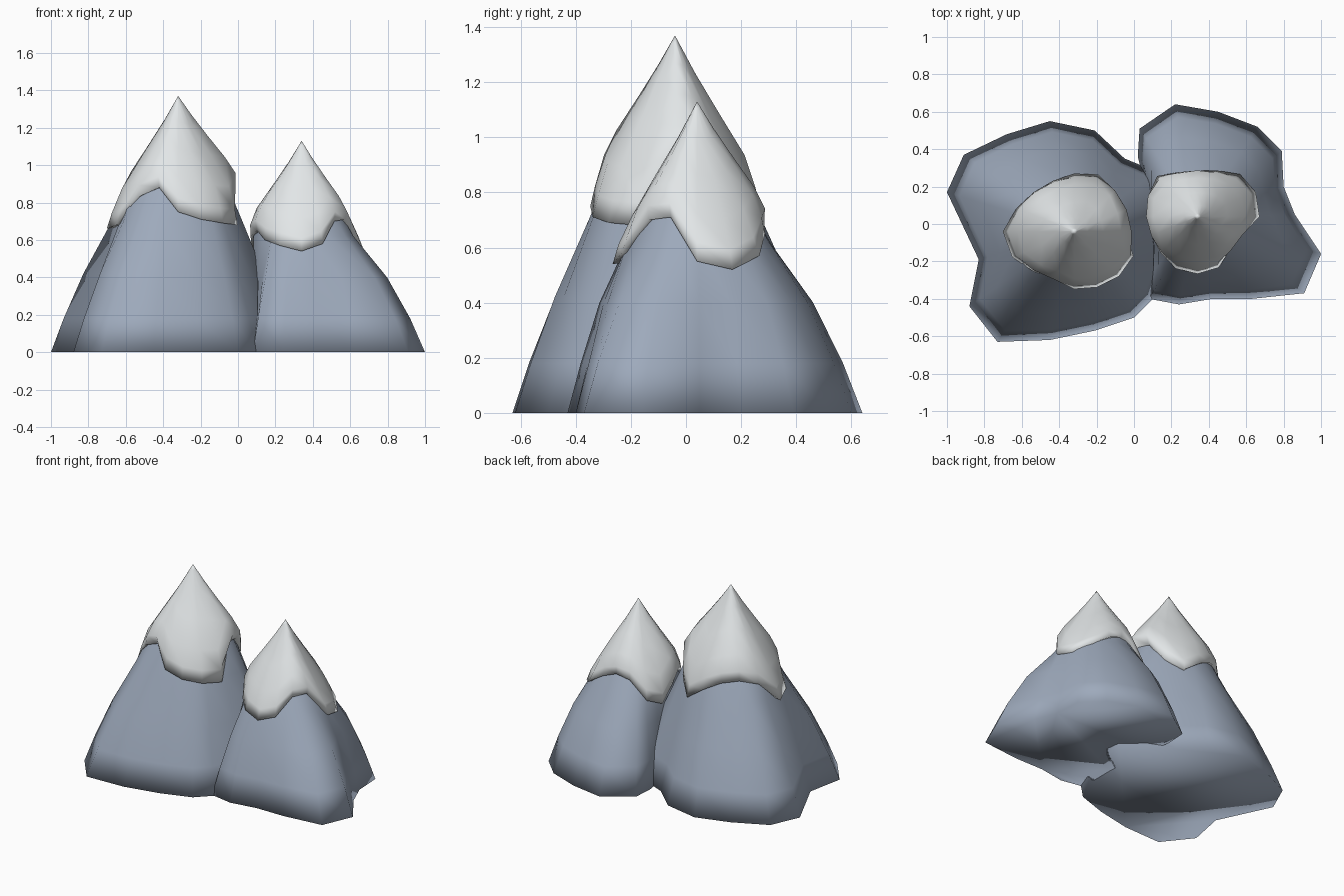
import bpy
import bmesh
from math import cos, sin, pi, atan2
from mathutils import Vector

default_cube = bpy.data.objects.get("Cube")
if default_cube:
    bpy.data.objects.remove(default_cube, do_unlink=True)


def make_material(name, colour):
    material = bpy.data.materials.new(name)
    material.use_nodes = True
    material.diffuse_color = (*colour, 1)
    shader = material.node_tree.nodes["Principled BSDF"]
    shader.inputs["Base Color"].default_value = (*colour, 1)
    shader.inputs["Roughness"].default_value = 0.9
    return material


rock_grey = make_material("blue grey rock", (0.34, 0.4, 0.5))
snow_white = make_material("snow white", (0.77, 0.8, 0.81))


def interpolate(pairs, value):
    """Piecewise linear lookup through sorted (input, output) pairs."""
    for (a, low), (b, high) in zip(pairs, pairs[1:]):
        if value <= b:
            return low + (high - low) * (value - a) / (b - a)
    return pairs[-1][1]


def loft(name, apex, rings, material):
    """Smooth closed surface from an apex down through a list of rings."""
    bm = bmesh.new()
    tip = bm.verts.new(apex)
    loops = [[bm.verts.new(point) for point in ring] for ring in rings]
    count = len(loops[0])
    for i in range(count):
        j = (i + 1) % count
        bm.faces.new((tip, loops[0][i], loops[0][j]))
        for upper, lower in zip(loops, loops[1:]):
            bm.faces.new((upper[i], lower[i], lower[j], upper[j]))
    bm.faces.new(reversed(loops[-1]))
    bmesh.ops.recalc_face_normals(bm, faces=bm.faces)
    for face in bm.faces:
        face.smooth = True
    mesh = bpy.data.meshes.new(name)
    bm.to_mesh(mesh)
    bm.free()
    mesh.materials.append(material)
    obj = bpy.data.objects.new(name, mesh)
    bpy.context.collection.objects.link(obj)


def build_mountain(side, peak, outline, rim, size, squash, slope):
    """Rock body with an irregular foot, and a snow cap with a wavy rim.
    Outline and rim are in hundredths of a unit."""
    peak = Vector(peak)
    foot = [Vector((x / 100 - peak.x, y / 100 - peak.y)) for x, y in outline]
    average = sum(p.length for p in foot) / len(foot)

    def oval(angle):
        return (cos(angle) ** 2 + (sin(angle) / squash) ** 2) ** -0.5

    def around(angle, radius, height):
        return (peak.x + radius * cos(angle), peak.y + radius * sin(angle), height)

    def body_radius(angle, reach, scale, irregular):
        return scale * (irregular * reach + (1 - irregular) * average * oval(angle))

    # Rock: the foot shape turns into an oval towards the top
    polar = [(atan2(p.y, p.x) % (2 * pi), p.length) for p in foot]
    rings = [[around(a, body_radius(a, reach, scale, irregular), height)
              for a, reach in polar] for height, scale, irregular in slope]
    loft(side + "_mountain_rock", (peak.x, peak.y, peak.z - 0.12), rings, rock_grey)

    # Rock radius in a given direction and height, so that the snow hugs it
    polar.sort()
    first, last = polar[0], polar[-1]
    by_angle = ([(last[0] - 2 * pi, last[1])] + polar
                + [(first[0] + 2 * pi, first[1])])

    def rock_radius(angle, height):
        reach = interpolate(by_angle, angle)
        return interpolate([(h, body_radius(angle, reach, scale, irregular))
                            for h, scale, irregular in reversed(slope)], height)

    # Snow: pointed cap, rounded edge, then a lip tucked into the rock
    profile = [(0, 0), (0.17, 0.1), (0.46, 0.295), (0.58, 0.335), (0.9, 0.35)]
    rings = []
    for drop, thickness in ((0.05, 0), (0.22, 0), (0.45, 0), (0.7, 0.02),
                            (0.88, 0.025), (1, 0.015), (0.99, -0.03)):
        ring = []
        for i, rim_height in enumerate(rim):
            angle = 2 * pi * i / len(rim)
            rim_depth = peak.z - rim_height / 100
            height = peak.z - drop * rim_depth
            # Averaging with a typical depth keeps the cap round from above
            spread = drop * (rim_depth / size + 0.66) / 2
            cap = size * interpolate(profile, spread) * oval(angle)
            rock = rock_radius(angle, height) + thickness
            if drop < 0.6:
                radius = cap
            elif drop < 0.9:
                radius = max(cap, rock)
            else:
                radius = rock
            ring.append(around(angle, radius, height))
        rings.append(ring)
    loft(side + "_mountain_snow_cap", peak, rings, snow_white)


# Taller mountain on the model's right
build_mountain(
    "right", (-0.32, -0.04, 1.37),
    [(28, 0), (26, 16), (12, 28), (-5, 35), (-21, 50), (-45, 55), (-68, 48),
     (-91, 37), (-100, 17), (-83, -19), (-88, -44), (-73, -63), (-45, -62),
     (-21, -57), (0, -50), (10, -40), (18, -18)],
    [90, 88, 74, 66, 75, 81, 83, 80, 66, 68, 83, 88, 75, 71, 69, 68], 1, 0.88,
    [(1.15, 0.17, 0), (0.95, 0.4, 0.05), (0.7, 0.575, 0.45),
     (0.42, 0.765, 0.85), (0.18, 0.905, 0.97), (0, 1, 1)])

# Lower mountain on the model's left
build_mountain(
    "left", (0.34, 0.04, 1.13),
    [(80, 20), (79, 39), (66, 52), (45, 60), (22, 64), (3, 51), (2, 36),
     (6, 20), (7, 2), (8, -14), (8, -28), (8, -40), (24, -43), (42, -40),
     (63, -40), (91, -37), (100, -16), (86, 5)],
    [55, 52, 57, 65, 69, 67, 55, 50, 62, 65, 60, 57, 54, 58, 70, 71], 0.84, 0.93,
    [(0.95, 0.14, 0), (0.8, 0.36, 0.05), (0.62, 0.55, 0.15),
     (0.4, 0.76, 0.68), (0.18, 0.9, 0.92), (0, 1, 1)])
